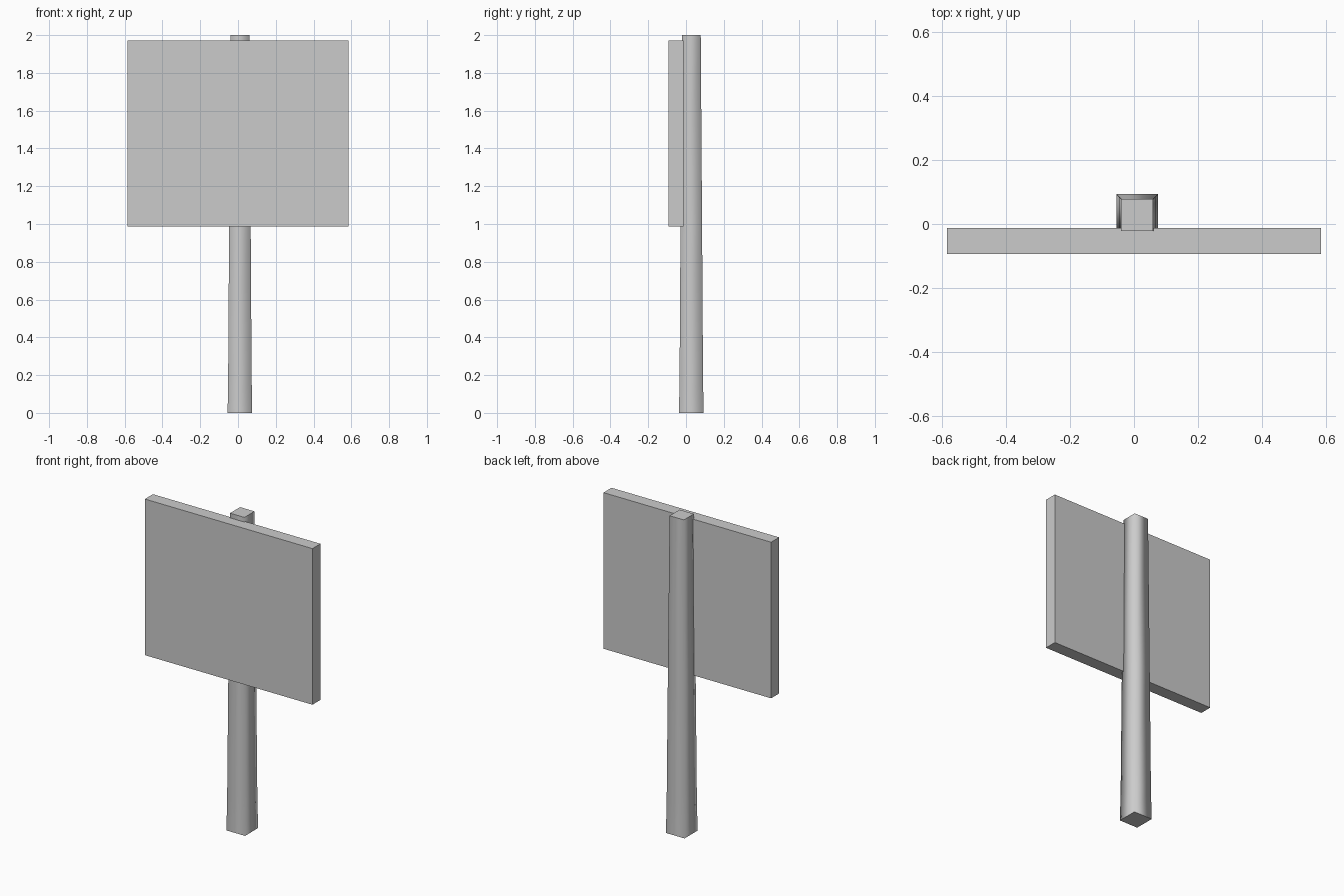
import bpy, bmesh

if "Cube" in bpy.data.objects:
    bpy.data.objects.remove(bpy.data.objects["Cube"])


def new_object(name, bm):
    bmesh.ops.recalc_face_normals(bm, faces=bm.faces)
    mesh = bpy.data.meshes.new(name)
    bm.to_mesh(mesh)
    bm.free()
    obj = bpy.data.objects.new(name, mesh)
    bpy.context.collection.objects.link(obj)
    return obj


# Square post, tapering upward with a slight flare at the foot
CX, CY = 0.01, 0.028
sections = [(0.0, 0.065), (0.2, 0.062), (1.0, 0.057), (2.0, 0.050)]
bm = bmesh.new()
rings = [[bm.verts.new((CX + sx * h, CY + sy * h, z))
          for sx, sy in ((-1, -1), (1, -1), (1, 1), (-1, 1))]
         for z, h in sections]
for low, high in zip(rings, rings[1:]):
    for i in range(4):
        j = (i + 1) % 4
        bm.faces.new((low[i], low[j], high[j], high[i])).smooth = True
# Flat end caps with sharp rims
for ring in (rings[0], rings[-1]):
    cap = bm.faces.new(ring)
    for edge in cap.edges:
        edge.smooth = False
new_object("post", bm)

# Sign board fixed to the front of the post
bm = bmesh.new()
bmesh.ops.create_cube(bm, size=1)
bmesh.ops.scale(bm, vec=(1.17, 0.08, 0.985), verts=bm.verts)
bmesh.ops.translate(bm, vec=(0, -0.053, 1.478), verts=bm.verts)
new_object("sign_board", bm)
